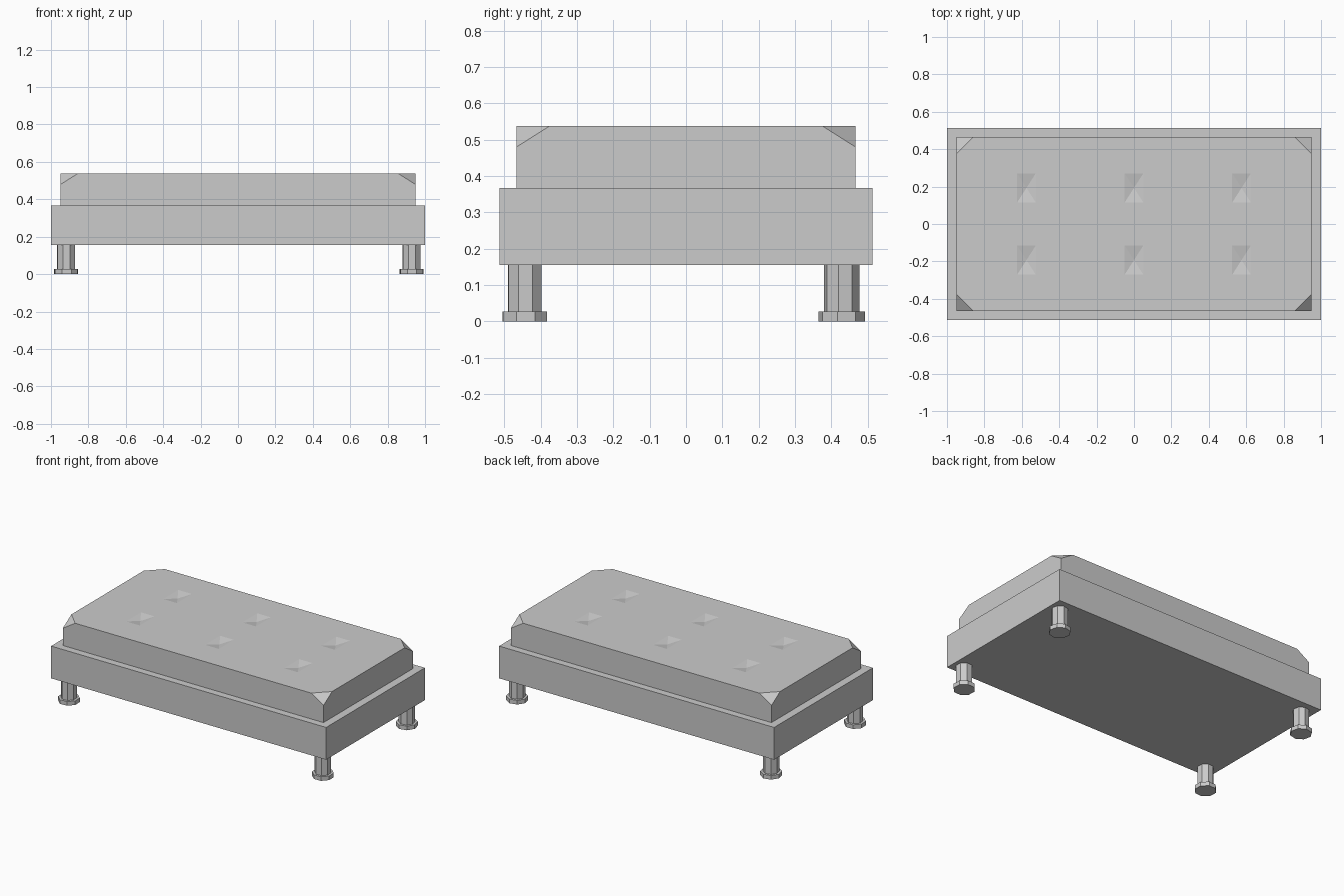
import bpy, bmesh, math
from mathutils import Vector, Matrix

if "Cube" in bpy.data.objects:
    bpy.data.objects.remove(bpy.data.objects["Cube"])


def add_object(name, bm):
    bmesh.ops.recalc_face_normals(bm, faces=bm.faces)
    mesh = bpy.data.meshes.new(name)
    bm.to_mesh(mesh)
    bm.free()
    obj = bpy.data.objects.new(name, mesh)
    bpy.context.collection.objects.link(obj)
    return obj


def box(hx, hy, z0, z1):
    bm = bmesh.new()
    bmesh.ops.create_cube(bm, size=2)
    for v in bm.verts:
        v.co = (v.co.x * hx, v.co.y * hy, z1 if v.co.z > 0 else z0)
    return bm


def octagon(bm, x, y, z0, z1, r, turn):
    mat = Matrix.Translation((x, y, (z0 + z1) / 2)) @ Matrix.Rotation(math.radians(turn), 4, 'Z')
    bmesh.ops.create_cone(bm, cap_ends=True, segments=8, radius1=r, radius2=r,
                          depth=z1 - z0, matrix=mat)


# Bed base
add_object("base", box(1.0, 0.513, 0.155, 0.367))

# Mattress: cut into strips around the tufts and corners
HX, HY, TOP = 0.948, 0.466, 0.537
tuft_x, tuft_y = (-0.575, 0, 0.575), (-0.193, 0.193)
bm = box(HX, HY, 0.367, TOP)
x_cuts = [-0.858, 0.858] + [c + d for c in tuft_x for d in (-0.05, 0.05)]
y_cuts = [-0.376, 0.376] + [c + d for c in tuft_y for d in (-0.078, 0.078)]
for axis, cuts in ((Vector((1, 0, 0)), x_cuts), (Vector((0, 1, 0)), y_cuts)):
    for c in cuts:
        bmesh.ops.bisect_plane(bm, geom=bm.verts[:] + bm.edges[:] + bm.faces[:],
                               plane_co=axis * c, plane_no=axis)

# Sloping mattress corners
for sx in (-1, 1):
    for sy in (-1, 1):
        def near(x, y):
            return min(bm.verts, key=lambda v: (v.co - Vector((x * sx, y * sy, TOP))).length)
        corner = near(HX, HY)
        bmesh.ops.connect_verts(bm, verts=[near(0.858, HY), near(HX, 0.376)])
        corner.co.z = 0.48

# Shallow tufts
bm.normal_update()
tufts = [f for f in bm.faces if f.calc_center_median().z > TOP - 0.001
         and any((f.calc_center_median().xy - Vector((x, y))).length < 0.01
                 for x in tuft_x for y in tuft_y)]
for v in bmesh.ops.poke(bm, faces=tufts)["verts"]:
    v.co.z = TOP - 0.014
add_object("mattress", bm)

# Eight-sided legs with wider feet
for side, x in (("left", -0.919), ("right", 0.928)):
    for end, y, turn in (("front", -0.4435, 25), ("back", 0.4285, 35)):
        bm = bmesh.new()
        octagon(bm, x, y, 0.027, 0.155, 0.0495, turn)
        add_object(f"{end}_{side}_leg", bm)
        bm = bmesh.new()
        octagon(bm, x, y, 0.0, 0.027, 0.0655, turn)
        add_object(f"{end}_{side}_foot", bm)
